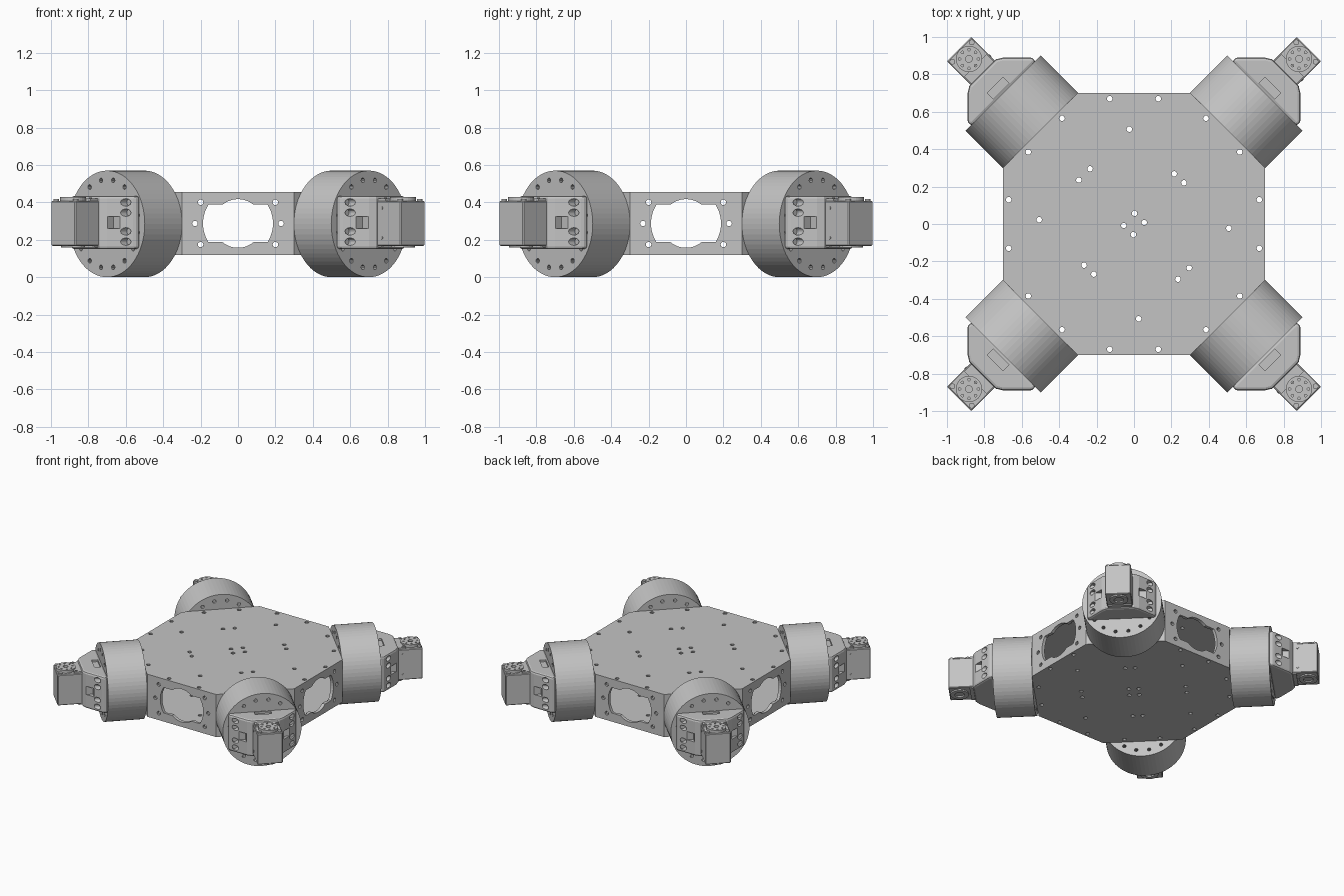
import bpy, bmesh
from math import sin, cos, pi, asin
from mathutils import Matrix

cube = bpy.data.objects.get("Cube")
if cube:
    bpy.data.objects.remove(cube)

grey = bpy.data.materials.new("light grey metal")
grey.use_nodes = True
grey.diffuse_color = (0.55, 0.55, 0.55, 1)
grey.node_tree.nodes["Principled BSDF"].inputs["Base Color"].default_value = (0.55, 0.55, 0.55, 1)

UP = Matrix()
ALONG_Y = Matrix.Rotation(pi / 2, 4, "X")
ALONG_X = Matrix.Rotation(pi / 2, 4, "Z") @ ALONG_Y   # loop (a, b) -> (y, z)


def arc(r, start, end, n, cx=0, cy=0):
    return [(cx + r * cos(start + (end - start) * i / n),
             cy + r * sin(start + (end - start) * i / n)) for i in range(n + 1)]


def circle(r, cx=0, cy=0, n=16):
    return arc(r, 0, 2 * pi, n, cx, cy)[:-1]


def rect(x0, x1, y0, y1):
    return [(x0, y0), (x1, y0), (x1, y1), (x0, y1)]


def add(name, mesh):
    ob = bpy.data.objects.new(name, mesh)
    bpy.context.scene.collection.objects.link(ob)
    return ob


def evaluated_mesh(ob):
    bpy.context.view_layer.update()
    dg = bpy.context.evaluated_depsgraph_get()
    return bpy.data.meshes.new_from_object(ob.evaluated_get(dg))


def slab(name, loops, lo, hi, axis=UP, shift=(0, 0, 0)):
    """Extrude an outline, with the later loops as holes, along an axis."""
    cu = bpy.data.curves.new(name, "CURVE")
    cu.dimensions, cu.fill_mode, cu.extrude = "2D", "BOTH", (hi - lo) / 2
    for loop in loops:
        sp = cu.splines.new("POLY")
        sp.points.add(len(loop) - 1)
        sp.use_cyclic_u = True
        for p, (x, y) in zip(sp.points, loop):
            p.co = (x, y, 0, 1)
    temp = add(name, cu)
    mesh = evaluated_mesh(temp)
    bpy.data.objects.remove(temp)
    mesh.transform(Matrix.Translation(shift) @ axis @ Matrix.Translation((0, 0, (lo + hi) / 2)))
    bm = bmesh.new()
    bm.from_mesh(mesh)
    bmesh.ops.remove_doubles(bm, verts=bm.verts, dist=0.0001)
    bmesh.ops.dissolve_limit(bm, angle_limit=0.01, verts=bm.verts, edges=bm.edges)
    bmesh.ops.recalc_face_normals(bm, faces=bm.faces)
    for f in bm.faces:
        f.smooth = False
    bm.to_mesh(mesh)
    bm.free()
    mesh.materials.clear()
    mesh.materials.append(grey)
    return add(name, mesh)


def box(name, x0, x1, y0, y1, z0, z1):
    return slab(name, [rect(x0, x1, y0, y1)], z0, z1)


def bake(ob):
    mesh = evaluated_mesh(ob)
    ob.modifiers.clear()
    ob.data = mesh
    return ob


def cut(ob, cutter):
    mod = ob.modifiers.new("cut", "BOOLEAN")
    mod.operation, mod.solver, mod.object = "DIFFERENCE", "EXACT", cutter
    bake(ob)
    bpy.data.objects.remove(cutter)


def bevel(ob, width, segments=1):
    mod = ob.modifiers.new("bevel", "BEVEL")
    mod.width, mod.segments = width, segments
    mod.limit_method, mod.angle_limit = "ANGLE", 0.6
    return bake(ob)


def octagon(a, b):
    return [(b, -a), (b, a), (a, b), (-a, b), (-b, a), (-b, -a), (-a, -b), (a, -b)]


# Hollow octagonal chassis
MID = 0.2875
chassis = slab("chassis", [octagon(0.3, 0.7)], 0.12, 0.455)
cut(chassis, slab("inside", [octagon(0.29, 0.675)], 0.145, 0.43))

# Side windows with their screw holes
window = []
side, top = asin(0.1 / 0.187), asin(0.1 / 0.13)
for turn in (0, pi):
    window += arc(0.187, turn - side, turn + side, 10)
    window += arc(0.13, turn + top, turn + pi - top, 12)
screws = [(s * x, z) for s in (-1, 1) for x, z in ((0.2, 0.113), (0.2, -0.113), (0.23, 0))]
for axis in (ALONG_X, ALONG_Y):
    cut(chassis, slab("window_cutter", [window], -1, 1, axis, (0, 0, MID)))
    for x, z in screws:
        cut(chassis, slab("screw_cutter", [circle(0.015, x, z, 10)], -1, 1, axis, (0, 0, MID)))

# Mounting holes through the top and bottom plates
half = [(0.13, 0.67), (-0.13, 0.67), (0.67, 0.13), (0.67, -0.13),
        (0.385, 0.565), (0.565, 0.385), (-0.385, 0.565), (-0.565, 0.385),
        (-0.025, 0.507), (0.507, -0.023), (-0.235, 0.295), (-0.295, 0.235),
        (0.215, 0.268), (0.267, 0.22), (0.003, 0.057), (0.055, 0.008)]
for x, y in half:
    for s in (-1, 1):
        cut(chassis, slab("hole_cutter", [circle(0.015, s * x, s * y, 10)], 0, 1))

# Wheel drum with a ring of holes, built along +x
HUB = 0.285
ring = [circle(0.013, 0.237 * cos(a), 0.237 * sin(a), 10)
        for a in [(i + 0.5) * pi / 8 for i in range(16)]]
parts = [slab("wheel", [circle(0.285, n=64)] + ring, 0.708, 0.99, ALONG_X, (0, 0, HUB))]

# Tapered gearbox hub with screw pockets, side recesses and a slot above
taper = [(0.985, -0.244), (1.015, -0.244), (1.124, -0.134), (1.145, -0.1),
         (1.145, 0.1), (1.124, 0.134), (1.015, 0.244), (0.985, 0.244)]
hub = bevel(slab("gearbox_hub", [taper], 0.15, 0.435), 0.018, 2)
for s in (-1, 1):
    for dz in (-0.105, -0.05, 0.05, 0.105):
        cut(hub, slab("pocket", [circle(0.02, s * 0.205, dz, 12)], 1.025, 1.3, ALONG_X, (0, 0, 0.295)))
    cut(hub, box("recess", 1.075, 1.2, s * 0.16 - 0.025, s * 0.16 + 0.025, 0.26, 0.325))
cut(hub, box("slot", 1.005, 1.05, -0.06, 0.06, 0.42, 0.5))
parts.append(hub)

# Actuator block with bracket, output disc, lower boss and corner bolts
parts.append(bevel(box("actuator_block", 1.11, 1.322, -0.092, 0.092, 0.168, 0.408), 0.005))
parts.append(box("upper_bracket", 1.12, 1.2, -0.085, 0.085, 0.4, 0.42))
parts.append(box("lower_bracket", 1.12, 1.17, -0.085, 0.085, 0.16, 0.2))
AXLE = 1.248
bolts = [circle(0.007, AXLE + 0.05 * cos(i * pi / 4), 0.05 * sin(i * pi / 4), 8) for i in range(8)]
parts.append(slab("output_disc", [circle(0.07, AXLE, n=32), circle(0.018, AXLE)] + bolts, 0.405, 0.43))
parts.append(slab("lower_boss", [circle(0.065, AXLE, n=32), circle(0.035, AXLE, n=20)], 0.158, 0.175))
for s in (-1, 1):
    parts.append(slab("corner_bolt", [circle(0.015, 1.3, s * 0.073, 12)], 0.4, 0.418))
    parts.append(slab("bracket_bolt", [circle(0.009, 1.185, s * 0.07, 10)], 0.4, 0.426))
    for z in (0.21, 0.37):
        parts.append(slab("side_bolt", [circle(0.008, 1.18, z, 8)], s * 0.09, s * 0.096, ALONG_Y))

# Repeat the drive unit on the four corners
for k in range(4):
    for part in parts:
        ob = part if k == 0 else add(part.name, part.data)
        ob.matrix_world = Matrix.Rotation(pi / 4 + k * pi / 2, 4, "Z")
